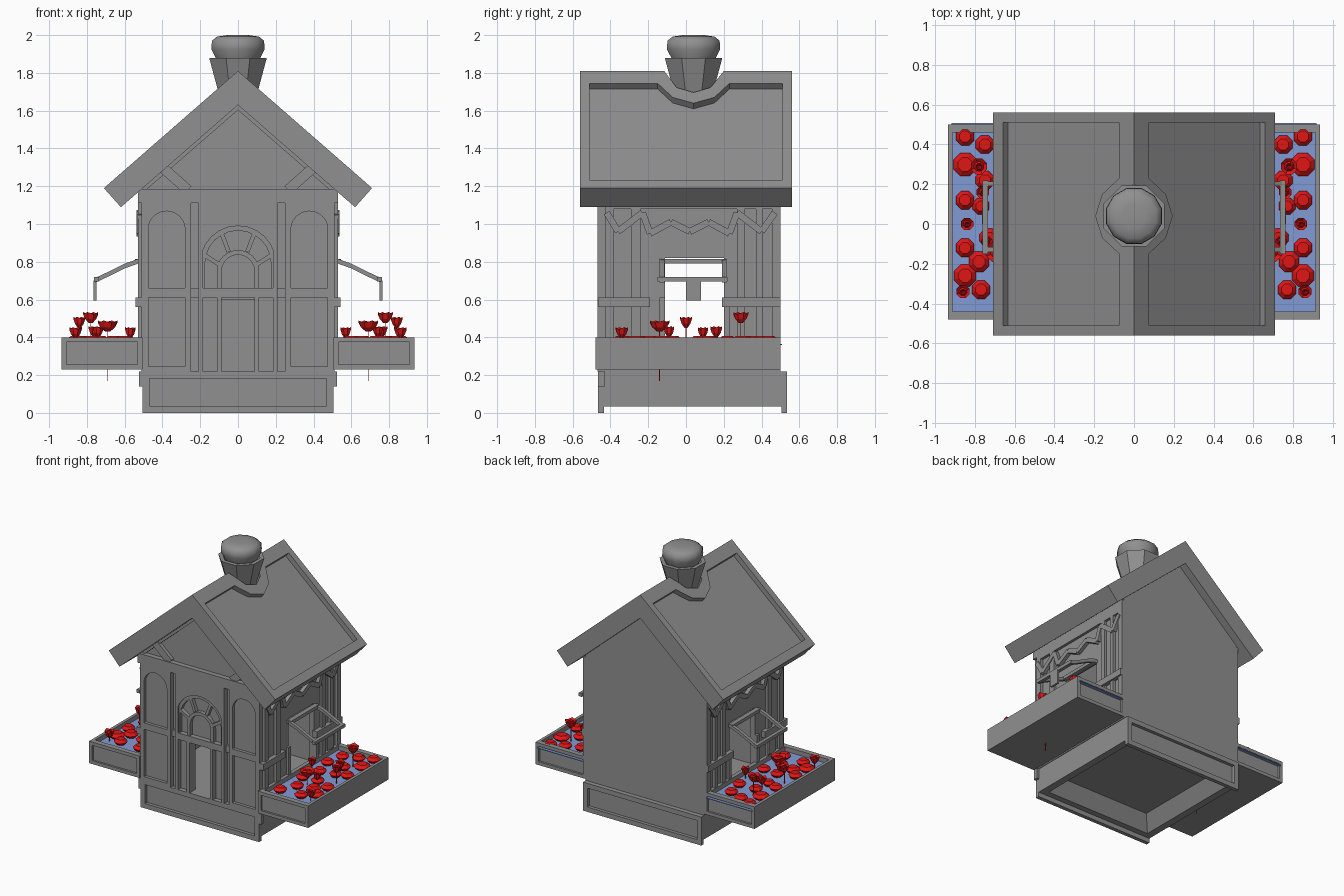
import bpy, bmesh, math

cube = bpy.data.objects.get("Cube")
if cube:
    bpy.data.objects.remove(cube)


def material(name, rgb):
    m = bpy.data.materials.new(name)
    m.use_nodes = True
    m.diffuse_color = (*rgb, 1)
    m.node_tree.nodes["Principled BSDF"].inputs["Base Color"].default_value = (*rgb, 1)
    return m


GREY = material("stone grey", (0.28, 0.28, 0.28))
RED = material("petal red", (0.75, 0.008, 0.008))
BLUE = material("planter bed blue", (0.22, 0.33, 0.66))


def loft(name, rings, mat=GREY, mirror=False, smooth=False):
    """Skin closed rings of equal length and cap both ends."""
    bm = bmesh.new()
    loops = [[bm.verts.new(p) for p in ring] for ring in rings]
    for a, b in zip(loops, loops[1:]):
        for i in range(len(a)):
            j = (i + 1) % len(a)
            bm.faces.new((a[i], a[j], b[j], b[i]))
    bm.faces.new(loops[0][::-1])
    bm.faces.new(loops[-1])
    bmesh.ops.recalc_face_normals(bm, faces=bm.faces)
    for f in bm.faces:
        f.smooth = smooth
    mesh = bpy.data.meshes.new(name)
    bm.to_mesh(mesh)
    bm.free()
    mesh.materials.append(mat)
    ob = bpy.data.objects.new(name, mesh)
    bpy.context.collection.objects.link(ob)
    if mirror:
        mod = ob.modifiers.new("both sides", 'MIRROR')
        mod.use_mirror_merge = False
    return ob


def rect(x0, x1, y0, y1, z):
    return [(x0, y0, z), (x1, y0, z), (x1, y1, z), (x0, y1, z)]


def box(name, x0, x1, y0, y1, z0, z1, mat=GREY, mirror=False):
    return loft(name, [rect(x0, x1, y0, y1, z0), rect(x0, x1, y0, y1, z1)], mat, mirror)


def prism_y(name, pts, y0, y1, mirror=False):
    return loft(name, [[(x, y, z) for x, z in pts] for y in (y0, y1)], GREY, mirror)


def prism_x(name, pts, x0, x1, mirror=True):
    return loft(name, [[(x, y, z) for y, z in pts] for x in (x0, x1)], GREY, mirror)


def bar(p, q, w):
    """Outline of a straight beam of width w from p to q."""
    dx, dz = q[0] - p[0], q[1] - p[1]
    k = w / 2 / math.hypot(dx, dz)
    nx, nz = -dz * k, dx * k
    return [(p[0] + nx, p[1] + nz), (q[0] + nx, q[1] + nz),
            (q[0] - nx, q[1] - nz), (p[0] - nx, p[1] - nz)]


def arc(cx, cz, r, n=12):
    return [(cx - r * math.cos(math.pi * i / n), cz + r * math.sin(math.pi * i / n))
            for i in range(n + 1)]


def frame(name, x0, x1, z0, z1, w, y0, y1, mirror=False):
    """Raised rectangular border on a wall that faces front or back."""
    for a, b, c, d in ((x0, x1, z0, z0 + w), (x0, x1, z1 - w, z1),
                       (x0, x0 + w, z0 + w, z1 - w), (x1 - w, x1, z0 + w, z1 - w)):
        box(name, a, b, y0, y1, c, d, GREY, mirror)


# Base with a hollow underside and framed end plates
loft("base", [rect(-.505, .505, -.44, .51, .22), rect(-.505, .505, -.44, .51, .035),
              rect(-.45, .45, -.39, .46, .035), rect(-.38, .38, -.32, .39, .14)])
frame("base_front_frame", -.505, .505, 0, .22, .037, -.465, -.435)
frame("base_back_frame", -.505, .505, 0, .22, .037, .505, .535)
box("base_corner_block", .5, .525, -.465, -.43, .14, .22, GREY, True)

# Walls with a doorway and side windows
gable = [(-.51, 1.1), (.51, 1.1), (.51, 1.19), (0, 1.64), (-.51, 1.19)]
prism_y("front_gable", gable, -.43, -.39)
box("front_wall", .09, .51, -.43, -.39, .22, 1.1, GREY, True)
box("door_head", -.09, .09, -.43, -.39, .6, 1.1)
prism_y("back_wall", [(-.51, .22), (.51, .22)] + gable[2:], .46, .5)
for y0, y1, z0, z1 in ((-.39, -.11, .22, 1.18), (.2, .46, .22, 1.18),
                       (-.11, .2, .22, .33), (-.11, .2, .82, 1.18)):
    box("side_wall", .47, .51, y0, y1, z0, z1, GREY, True)

# Front timbers: beams, framed columns with arched panels, gable braces
F0, F1 = -.468, -.42
box("front_top_beam", -.53, .53, F0, F1, 1.11, 1.185)
box("front_column_beam", .25, .51, F0, F1, .61, .66, GREY, True)
box("front_middle_beam", -.21, .21, F0, F1, .61, .66)
box("beam_link", .2, .26, F0 + .02, F1, .61, .66, GREY, True)
for x0, x1 in ((.25, .28), (.475, .51)):
    box("column_post", x0, x1, F0, F1, .22, 1.11, GREY, True)
prism_y("column_arch", arc(.378, .97, .098) + [(.476, 1.11), (.28, 1.11)], F0, F1, True)
box("column_foot", .28, .475, F0, F1, .22, .245, GREY, True)
box("column_panel", .28, .475, -.445, -.42, .24, 1.1, GREY, True)
prism_y("gable_brace", bar((.265, 1.18), (.40, 1.30), .055), F0 + .01, F1, True)
prism_y("gable_rake", bar((0, 1.63), (.51, 1.186), .04), F0 + .02, F1, True)

# Door surround with a fan arch
box("door_side_post", .185, .21, F0, F1, .22, 1.11, GREY, True)
box("door_jamb", .088, .112, F0, F1, .22, .61, GREY, True)
prism_y("door_spandrel", arc(0, .79, .2) + [(.2, 1.11), (-.2, 1.11)], F0, F1)
for r, w, cz in ((.2, .025, .79), (.112, .025, .75)):
    prism_y("fan_arch", arc(0, cz, r) + arc(0, cz, r - w)[::-1], F0 + .01, F1)
    box("fan_arch_leg", r - w, r, F0 + .01, F1, .66, cz, GREY, True)
for deg in (15, 62):
    c, s = math.cos(math.radians(deg)), math.sin(math.radians(deg))
    prism_y("fan_spoke", bar((.105 * c, .76 + .105 * s), (.19 * c, .79 + .19 * s), .022),
            F0 + .01, F1, True)

# Side timbers
S0, S1 = .50, .543
for y0, y1 in ((-.43, -.385), (-.29, -.24), (.27, .31), (.37, .405), (.455, .5)):
    box("side_post", S0, S1 - .013, y0, y1, .24, 1.1, GREY, True)
for y0, y1 in ((-.465, -.19), (.19, .5)):
    box("side_beam", S0, S1, y0, y1, .56, .61, GREY, True)
for y0, y1 in ((-.14, -.11), (.2, .23)):
    box("window_post", S0, S1 - .013, y0, y1, .33, .61, GREY, True)
zigzag = [(-.42, 1.06), (-.36, .96), (-.23, 1.06), (-.19, .95), (-.08, 1.01), (.02, .96),
          (.12, 1.01), (.23, .95), (.27, 1.06), (.40, .96), (.47, 1.06)]
for p, q in zip(zigzag, zigzag[1:]):
    prism_x("zigzag_brace", bar(p, q, .035), S0, S1 - .005)
box("side_top_beam", S0, S1 - .013, -.43, .5, 1.08, 1.17, GREY, True)

# Roof halves: raised border, sunken panel, notch around the chimney
outer = [(0, -.56), (0, -.115), (.1, -.05), (.13, .04), (.1, .13), (0, .2),
         (0, .56), (.71, .56), (.71, -.56)]
inner = [(.075, -.51), (.075, -.15), (.16, -.07), (.195, .04), (.16, .15), (.075, .23),
         (.075, .51), (.66, .51), (.66, -.51)]
SLOPE = .873
loft("roof", [[(x * SLOPE, y, 1.63 - SLOPE * SLOPE * x) for x, y in outer],
              [(x, y, 1.81 - SLOPE * x) for x, y in outer],
              [(x, y, 1.81 - SLOPE * x) for x, y in inner],
              [(x - .025, y, 1.78 - SLOPE * x) for x, y in inner]], GREY, True)


def ring(x, y, z, r, n=8, jag=0.0):
    return [(x + r * math.cos(math.tau * (i + .5) / n), y + r * math.sin(math.tau * (i + .5) / n),
             z + jag * (-1) ** i) for i in range(n)]


# Chimney
loft("chimney_pot", [ring(0, .04, z, r) for z, r in
                     ((1.45, .1), (1.69, .11), (1.88, .165), (1.88, .135), (1.84, .12))])
cap = loft("chimney_cap", [ring(0, .04, z, r, 12) for z, r in
                           ((1.83, .11), (1.88, .122), (1.925, .146), (1.97, .143),
                            (1.992, .115), (2.0, .06))], smooth=True)

# Open awning frame and hanging sign over each side window
rail = [(.53, .815), (.6, .79), (.68, .75), (.755, .715)]
for y in (-.14, .19):
    prism_y("awning_rail", rail + [(x, z - .025) for x, z in rail[::-1]], y, y + .025, True)
box("awning_front_bar", .735, .762, -.15, .22, .695, .72, GREY, True)
box("awning_back_bar", .51, .545, -.13, .21, .79, .815, GREY, True)
box("hanging_sign", .75, .765, 0, .08, .595, .7, GREY, True)

# Planters with framed ends
loft("planter", [rect(.505, .935, -.465, .485, .23), rect(.505, .935, -.465, .485, .4),
                 rect(.535, .912, -.44, .46, .4), rect(.535, .912, -.44, .46, .34)], GREY, True)
for y0, y1 in ((-.48, -.46), (.48, .5)):
    frame("planter_end_frame", .505, .935, .23, .4, .026, y0, y1, True)
box("planter_bed", .525, .918, -.455, .508, .36, .366, BLUE, True)

# Low blossoms
low = [(.85, .44, .05), (.75, .4, .05), (.85, .3, .063), (.75, .22, .05), (.85, .12, .05),
       (.77, .09, .045), (.85, -.12, .05), (.73, -.07, .05), (.78, -.19, .055),
       (.85, -.26, .06), (.77, -.33, .05), (.64, .36, .05), (.61, .22, .05), (.65, .07, .05),
       (.61, -.08, .05), (.66, -.22, .05), (.6, -.34, .05)]
for x, y, r in low:
    loft("low_blossom", [ring(x, y, .358, r * .5), ring(x, y, .388, r),
                         ring(x, y, .408, r * .6)], RED, True)

# Tall cup flowers on thin stems
tall = [(.78, .29, .51, .043), (.69, -.14, .465, .056), (.84, 0, .485, .034),
        (.86, -.34, .43, .036), (.76, .16, .435, .034), (.57, .09, .43, .03),
        (.74, -.09, .435, .03)]
for x, y, z, r in tall:
    loft("cup_flower", [ring(x, y, z - .035, r * .25), ring(x, y, z - .012, r * .75),
                        ring(x, y, z + .018, r, jag=.006), ring(x, y, z + .005, r * .6),
                        ring(x, y, z + .018, r * .35), ring(x, y, z, r * .1)], RED, True)
    foot = .17 if r > .05 else .36
    box("flower_stem", x - .002, x + .002, y - .002, y + .002, foot, z - .03, RED, True)
